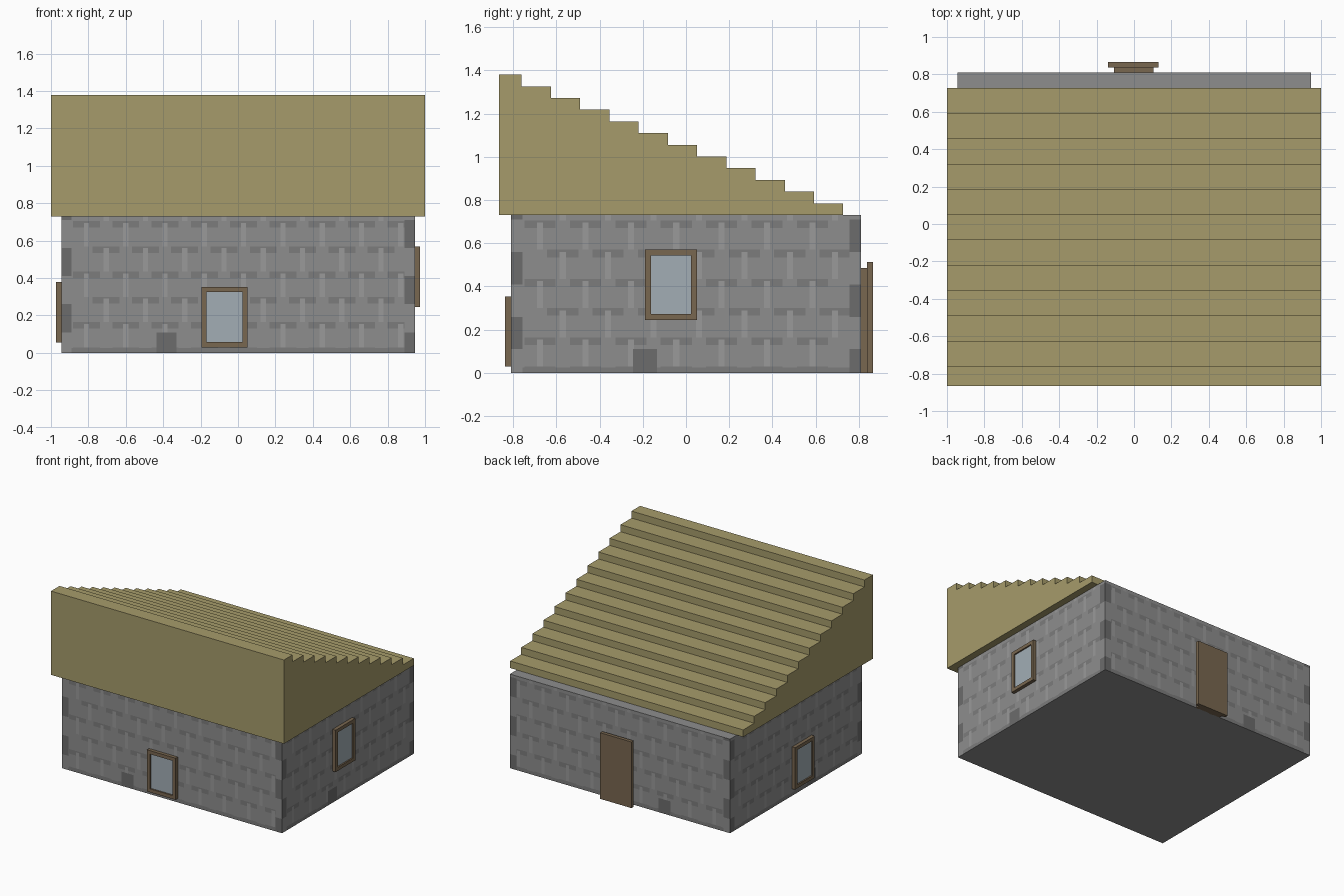
import bpy, bmesh
from mathutils import Vector

if "Cube" in bpy.data.objects:
    bpy.data.objects.remove(bpy.data.objects["Cube"])

HX, HY, HZ = 0.945, 0.81, 0.73


def material(name, r, g, b):
    m = bpy.data.materials.new(name)
    m.diffuse_color = (r, g, b, 1)
    m.use_nodes = True
    m.node_tree.nodes["Principled BSDF"].inputs["Base Color"].default_value = m.diffuse_color
    return m


stone = material("stone", 0.27, 0.27, 0.27)
band = material("stone_shadow", 0.20, 0.20, 0.20)
joint = material("stone_joint", 0.32, 0.32, 0.32)
dark = material("stone_dark", 0.15, 0.15, 0.15)
thatch = material("thatch", 0.38, 0.33, 0.145)
wood = material("wood", 0.19, 0.135, 0.08)
glass = material("glass", 0.36, 0.42, 0.46)


def finish(name, bm, mats):
    mesh = bpy.data.meshes.new(name)
    bmesh.ops.recalc_face_normals(bm, faces=bm.faces)
    bm.to_mesh(mesh)
    bm.free()
    for m in mats:
        mesh.materials.append(m)
    obj = bpy.data.objects.new(name, mesh)
    bpy.context.collection.objects.link(obj)
    return obj


def add_box(bm, lo, hi):
    verts = bmesh.ops.create_cube(bm, size=1)["verts"]
    for v in verts:
        v.co = Vector([a + (b - a) * (c + 0.5) for a, b, c in zip(lo, hi, v.co)])


def box(name, lo, hi, mat):
    bm = bmesh.new()
    add_box(bm, lo, hi)
    return finish(name, bm, [mat])


# Stone walls: one block, cut into a grid and coloured in staggered courses
COURSE, PITCH, JW, BW = 0.135, 0.21, 0.014, 0.072
QUOIN = 0.055
BLOCK = (-0.435, -0.33), (-0.245, -0.135)


def joints(half, row):
    start = -half + 0.135 + (PITCH / 2 if row % 2 else 0)
    return [start + PITCH * k for k in range(-1, 10)
            if -half + QUOIN < start + PITCH * k < half - QUOIN]


def cuts(half, block):
    c = [-half + QUOIN, half - QUOIN, *block]
    for row in (0, 1):
        for j in joints(half, row):
            c += [j - JW, j + JW, j - BW, j + BW]
    return [x for x in c if abs(x) < half - 0.01]


def wall_colour(u, z, half, block):
    if abs(u) > half - QUOIN:
        return 3 if (z % 0.3 > 0.11 and z % 0.3 < 0.26) == (u < 0) else 0
    if block[0] < u < block[1] and z < 0.11:
        return 3
    if z < 0.025:
        return 1
    row = int((z - 0.03) / COURSE)
    near = min(abs(u - j) for j in joints(half, row))
    height = (z - 0.03) % COURSE
    if near < JW and height < 0.125:
        return 2
    return 1 if height > 0.1 and near < BW else 0


bm = bmesh.new()
add_box(bm, (-HX, -HY, 0), (HX, HY, HZ))
zcuts = [0.025, 0.03, 0.11, 0.26, 0.41, 0.56, 0.71]
for k in range(5):
    zcuts += [0.03 + COURSE * k + d for d in (0.1, 0.125, COURSE)]
planes = [((x, 0, 0), (1, 0, 0)) for x in cuts(HX, BLOCK[0])]
planes += [((0, y, 0), (0, 1, 0)) for y in cuts(HY, BLOCK[1])]
planes += [((0, 0, z), (0, 0, 1)) for z in zcuts]
for co, no in planes:
    bmesh.ops.bisect_plane(bm, geom=bm.verts[:] + bm.edges[:] + bm.faces[:],
                           dist=1e-5, plane_co=co, plane_no=no)
bm.normal_update()
for f in bm.faces:
    c, n = f.calc_center_median(), f.normal
    if abs(n.y) > 0.5:
        f.material_index = wall_colour(c.x, c.z, HX, BLOCK[0])
    elif abs(n.x) > 0.5:
        f.material_index = wall_colour(c.y, c.z, HY, BLOCK[1])
finish("stone_walls", bm, [stone, band, joint, dark])

# Stepped lean-to roof: stair profile extruded along x
profile = [(-0.865, HZ), (-0.865, 1.38)]
for k in range(12):
    y, z = -0.76 + 0.1352 * k, 1.38 - 0.0541 * k
    profile += [(y, z), (y, z - 0.0541 if k < 11 else HZ)]
bm = bmesh.new()
side = bm.faces.new([bm.verts.new((-1, y, z)) for y, z in profile])
new = bmesh.ops.extrude_face_region(bm, geom=[side])["geom"]
bmesh.ops.translate(bm, vec=(2, 0, 0),
                    verts=[v for v in new if isinstance(v, bmesh.types.BMVert)])
if not side.is_valid or len(bm.faces) < len(profile) + 2:
    bm.faces.new([v for v in bm.verts if v.co.x < 0])
finish("stepped_roof", bm, [thatch])


# Windows: four frame bars round a recessed pane, on any wall
def window(name, axis, sign, wall, u0, u1, z0, z1, t=0.027, depth=0.027):
    def corners(ua, ub, za, zb, d):
        w = sorted((sign * (wall - 0.005), sign * (wall + d)))
        if axis == "x":
            return (w[0], ua, za), (w[1], ub, zb)
        return (ua, w[0], za), (ub, w[1], zb)
    bm = bmesh.new()
    for bar in ((u0, u0 + t, z0, z1), (u1 - t, u1, z0, z1),
                (u0 + t, u1 - t, z0, z0 + t), (u0 + t, u1 - t, z1 - t, z1)):
        add_box(bm, *corners(*bar, depth))
    finish(name + "_frame", bm, [wood])
    box(name + "_pane", *corners(u0 + t, u1 - t, z0 + t, z1 - t, depth * 0.6), glass)


window("front_window", "y", -1, HY, -0.195, 0.05, 0.03, 0.353)
window("right_window", "x", 1, HX, -0.19, 0.05, 0.245, 0.57)
window("left_window", "x", -1, HX, -0.19, 0.05, 0.055, 0.38)

# Back door: narrow jamb behind a wider slab
box("door_jamb", (-0.108, HY - 0.005, 0), (0.104, 0.838, 0.485), wood)
box("door_slab", (-0.138, 0.838, 0), (0.132, 0.865, 0.513), wood)
